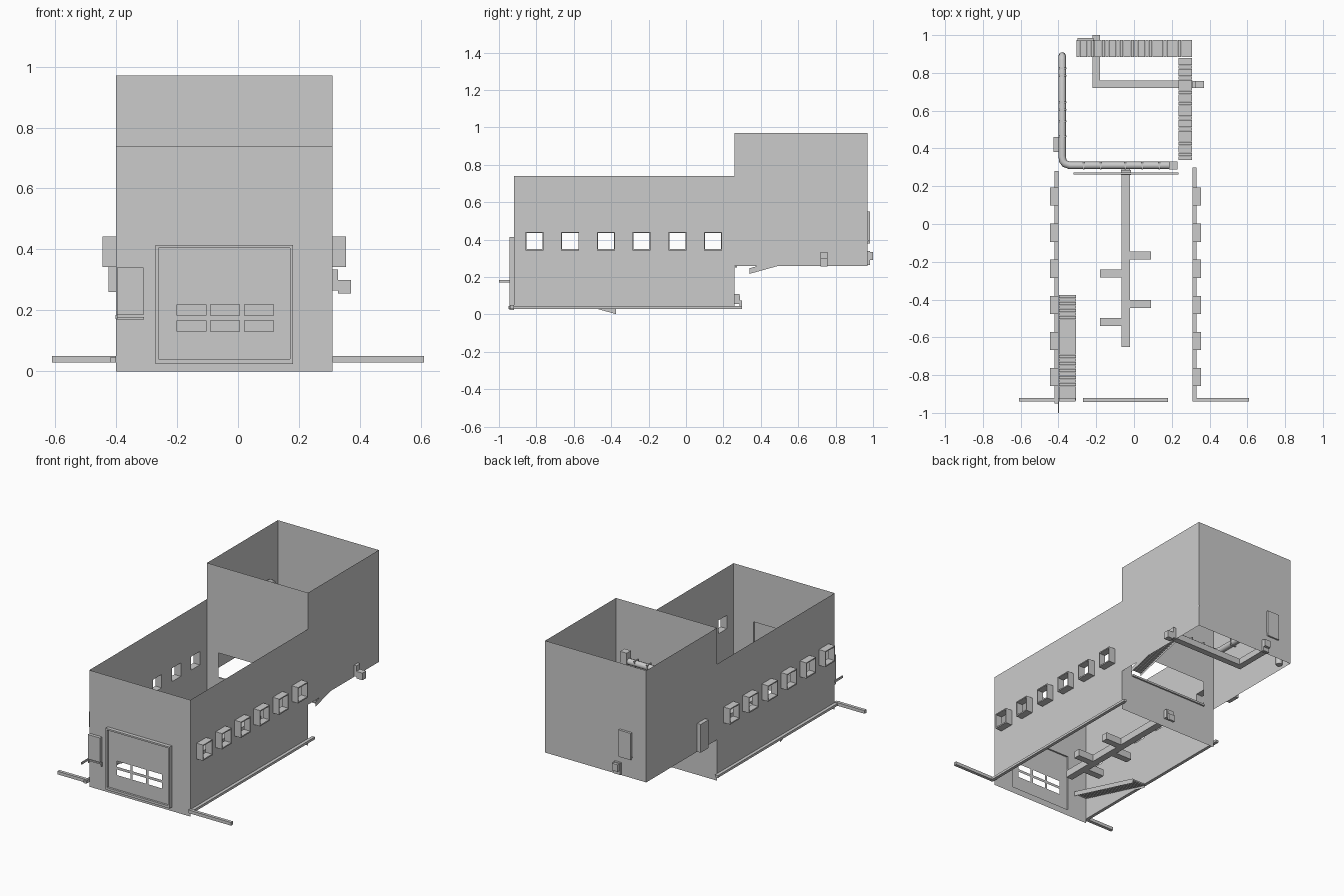
import bpy, bmesh, math
from mathutils import Vector

if "Cube" in bpy.data.objects:
    bpy.data.objects.remove(bpy.data.objects["Cube"])

grey = bpy.data.materials.new("concrete grey")
grey.diffuse_color = (0.6, 0.6, 0.6, 1)
grey.use_nodes = True
grey.node_tree.nodes["Principled BSDF"].inputs["Base Color"].default_value = grey.diffuse_color


def finish(name, bm):
    me = bpy.data.meshes.new(name)
    bm.to_mesh(me)
    bm.free()
    me.materials.append(grey)
    ob = bpy.data.objects.new(name, me)
    bpy.context.collection.objects.link(ob)
    return ob


def add_box(bm, x0, x1, y0, y1, z0, z1):
    vs = bmesh.ops.create_cube(bm, size=1)["verts"]
    for v in vs:
        v.co = Vector((x0 + (v.co.x + .5) * (x1 - x0),
                       y0 + (v.co.y + .5) * (y1 - y0),
                       z0 + (v.co.z + .5) * (z1 - z0)))


def boxes(name, *dims):
    bm = bmesh.new()
    for d in dims:
        add_box(bm, *d)
    return finish(name, bm)


def sheet(name, place, outer, holes):
    # thin wall: union of outer rectangles minus holes, rectangles are (u0, u1, v0, v1)
    rects = outer + holes
    us = sorted({r[i] for r in rects for i in (0, 1)})
    vs = sorted({r[i] for r in rects for i in (2, 3)})
    inside = lambda u, v, rs: any(r[0] < u < r[1] and r[2] < v < r[3] for r in rs)
    bm = bmesh.new()
    for a, b in zip(us, us[1:]):
        for c, d in zip(vs, vs[1:]):
            m, n = (a + b) / 2, (c + d) / 2
            if inside(m, n, outer) and not inside(m, n, holes):
                bm.faces.new([bm.verts.new(place(*p)) for p in ((a, c), (b, c), (b, d), (a, d))])
    bmesh.ops.remove_doubles(bm, verts=bm.verts, dist=1e-5)
    bmesh.ops.dissolve_limit(bm, angle_limit=.01, verts=bm.verts, edges=bm.edges)
    return finish(name, bm)


L, R, F, M, B = -.40, .31, -.92, .26, .97
win_y = [.145 - .191 * i for i in range(6)]

# Side walls with six windows each, the rear block is taller and raised
for side, x in (("left", L), ("right", R)):
    sheet(side + "_wall", lambda u, v, x=x: (x, u, v),
          [(F, M, .03, .74), (M, B, .26, .97)],
          [(y - .043, y + .043, .35, .435) for y in win_y])

# Front, dividing and back walls
sheet("front_wall", lambda u, v: (u, F, v), [(L, R, 0, .74)], [(-.26, .17, .03, .405)])
sheet("dividing_wall", lambda u, v: (u, M, v), [(L, R, 0, .97)], [(-.32, .235, .26, .42)])
sheet("back_wall", lambda u, v: (u, B, v), [(L, R, .26, .97)], [])

# Projecting window surrounds
for side, a, b in (("left", L - .045, L), ("right", R, R + .045)):
    d = []
    for y in win_y:
        d += [(a, b, y - .048, y - .043, .342, .442), (a, b, y + .043, y + .048, .342, .442),
              (a, b, y - .043, y + .043, .342, .35), (a, b, y - .043, y + .043, .435, .442)]
    boxes(side + "_window_surrounds", *d)

# Garage door with six see-through panes
sheet("garage_door", lambda u, v: (u, -.93, v), [(-.26, .17, .04, .405)],
      [(x, x + .095, z, z + .036) for x in (-.2, -.09, .022) for z in (.131, .184)])
boxes("garage_door_frame", (-.27, -.26, -.943, F, .025, .415), (.17, .18, -.943, F, .025, .415),
      (-.26, .17, -.943, F, .405, .415), (-.27, .18, -.943, F, .025, .04))

# Ground level kerbs
boxes("front_kerb_left", (-.61, L, -.94, F, .03, .05))
boxes("front_kerb_right", (R, .61, -.94, F, .03, .05))
boxes("side_kerbs", (L - .02, L, -.95, .28, .03, .045), (R, R + .02, F, .30, .03, .045))

# Hatches on the outside
boxes("front_hatch", (-.397, -.31, -.94, F, .185, .34))
boxes("front_rod", (-.402, -.396, -1.0, F, .172, .185))
boxes("left_hatch", (-.425, L, .38, .46, .26, .44))
boxes("back_hatch", (-.30, -.215, B, .985, .38, .55))

# Opening sill in the dividing wall
boxes("opening_sill", (-.32, .235, .262, .272, .25, .262))


def slatted(name, p0, p1, across, n):
    # inclined conveyor of flat slats with side rails
    p0, p1, w = Vector(p0), Vector(p1), Vector(across)
    bm = bmesh.new()
    step = (p1 - p0) / n
    for i in range(n):
        a = p0 + step * i
        b = a + w + Vector((step.x, step.y, 0)) * .92
        add_box(bm, min(a.x, b.x), max(a.x, b.x), min(a.y, b.y), max(a.y, b.y), a.z, a.z + .009)
    for off in (Vector(), w):
        bm.faces.new([bm.verts.new(p + off + Vector((0, 0, h)))
                      for p, h in ((p0, -.018), (p1, -.018), (p1, .012), (p0, .012))])
    return finish(name, bm)


slatted("front_ramp", (-.398, -.375, .02), (-.398, -.935, .175), (.09, 0, 0), 30)
slatted("rear_ramp", (.235, .34, .235), (.235, .88, .385), (.073, 0, 0), 28)
slatted("rear_walkway", (-.305, .885, .39), (.309, .885, .39), (0, .09, 0), 32)

# Central floor duct with staggered branches
boxes("central_duct", (-.065, -.02, -.65, .29, .055, .10))
boxes("duct_branches", *[(-.02, .09, y, y + .043, .055, .10) for y in (-.188, -.445)],
      *[(-.18, -.065, y, y + .043, .055, .10) for y in (-.283, -.54)])
boxes("central_duct_outlet", (-.07, -.015, M, .285, .055, .11), (-.065, -.02, .285, .30, .035, .075))

# Rear floor duct with outlets
boxes("rear_duct", (-.22, R, .72, .76, .265, .305), (-.22, -.18, .76, B, .265, .305))
boxes("right_outlet", (R, .328, .72, .757, .265, .335), (.328, .37, .72, .757, .255, .30))
boxes("back_outlet", (-.225, -.18, B, .983, .265, .34), (-.22, -.18, .983, 1.0, .29, .335))

# Wall pipe: rises at the back, runs along the left wall and turns along the divider
pts = [(-.38, .89, .28), (-.38, .89, .59), (-.38, .885, .61), (-.38, .865, .62), (-.38, .36, .62),
       (-.377, .335, .62), (-.367, .32, .62), (-.34, .31, .62), (.22, .31, .62)]
cu = bpy.data.curves.new("wall_pipe", "CURVE")
cu.dimensions = "3D"
cu.bevel_depth = .02
cu.bevel_resolution = 2
cu.use_fill_caps = True
sp = cu.splines.new("POLY")
sp.points.add(len(pts) - 1)
for q, p in zip(sp.points, pts):
    q.co = (*p, 1)
cu.materials.append(grey)
bpy.context.collection.objects.link(bpy.data.objects.new("wall_pipe", cu))
boxes("pipe_end_box", (.185, .23, .288, .332, .60, .68))
boxes("pipe_brackets", *[(-.399, -.358, y, y + .008, .598, .642) for y in (.46, .54, .6, .64, .78, .82)],
      *[(x, x + .008, .288, .332, .598, .642) for x in (-.27, -.18, -.05, .04, .13)])
